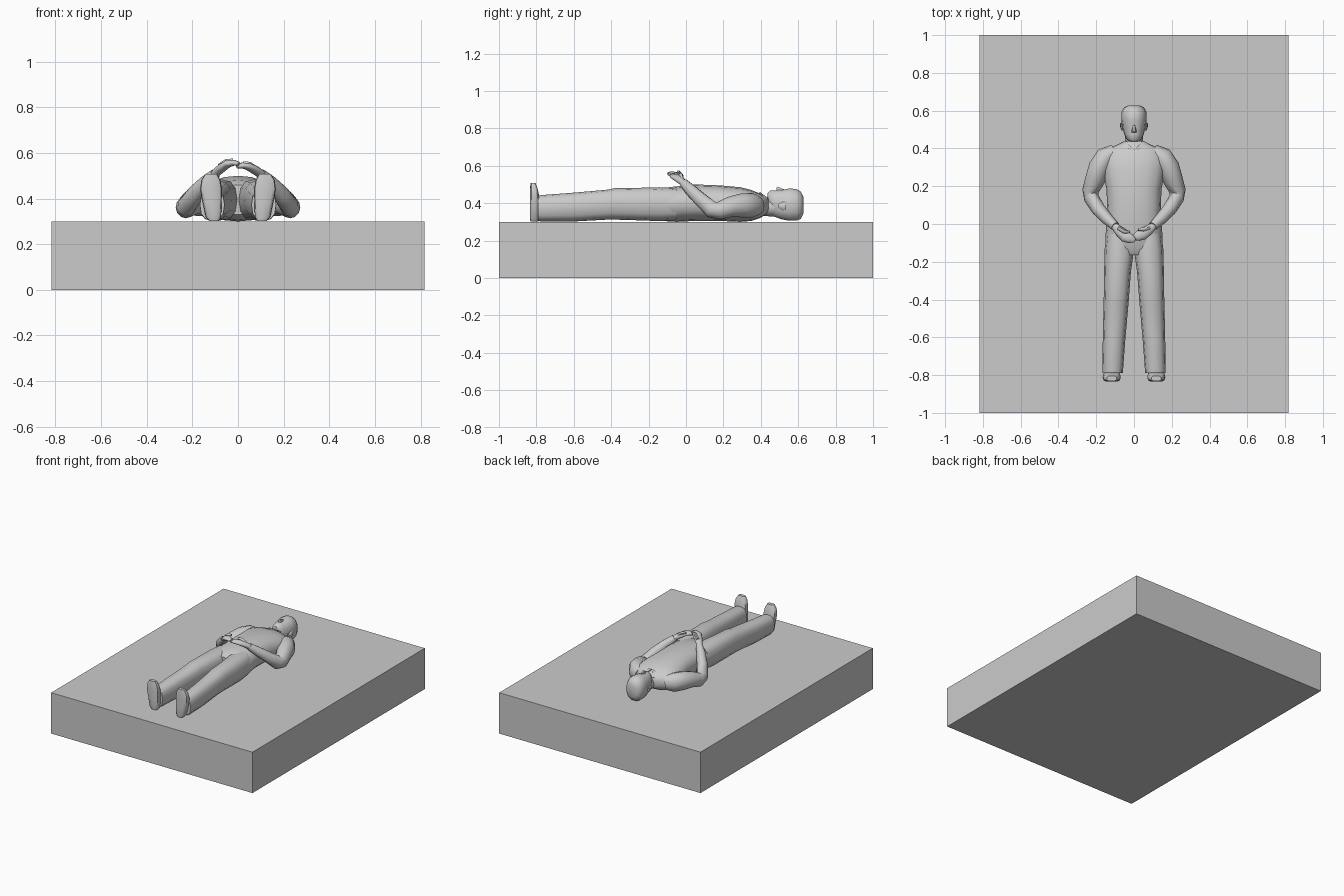
import bpy, bmesh, math
from mathutils import Vector


def finish(name, bm, mirror=False, angle=45):
    bmesh.ops.recalc_face_normals(bm, faces=bm.faces)
    me = bpy.data.meshes.new(name)
    bm.to_mesh(me)
    bm.free()
    ob = bpy.data.objects.new(name, me)
    bpy.context.collection.objects.link(ob)
    if mirror:
        ob.modifiers.new("mirror", 'MIRROR')
    bpy.ops.object.select_all(action='DESELECT')
    ob.select_set(True)
    bpy.context.view_layer.objects.active = ob
    if angle:
        bpy.ops.object.shade_smooth_by_angle(angle=math.radians(angle))
    return ob


def loft(name, stations, sides=12, power=1.0, axis=None, mirror=False, angle=45):
    """Skin rings; each station is (x, y, z, half width, half height)."""
    bm = bmesh.new()
    pts = [Vector(s[:3]) for s in stations]
    rings = []
    for i, s in enumerate(stations):
        d = Vector(axis) if axis else pts[min(i + 1, len(pts) - 1)] - pts[max(i - 1, 0)]
        d.normalize()
        ref = Vector((0, 1, 0)) if abs(d.z) > 0.95 else Vector((0, 0, 1))
        u = d.cross(ref).normalized()
        v = u.cross(d)
        ring = []
        for k in range(sides):
            a = 2 * math.pi * k / sides
            c, n = math.cos(a), math.sin(a)
            c = math.copysign(abs(c) ** power, c)
            n = math.copysign(abs(n) ** power, n)
            ring.append(bm.verts.new(pts[i] + u * c * s[3] + v * n * s[4]))
        rings.append(ring)
    for r, q in zip(rings, rings[1:]):
        for k in range(sides):
            j = (k + 1) % sides
            bm.faces.new((r[k], r[j], q[j], q[k]))
    bm.faces.new(rings[0])
    bm.faces.new(rings[-1])
    return finish(name, bm, mirror, angle)


def span(y, lo, hi, half, x=0):
    """Station across y given its lowest and highest z."""
    return (x, y, (lo + hi) / 2, half, (hi - lo) / 2)


Y, Z = (0, 1, 0), (0, 0, 1)

# Slab
bm = bmesh.new()
bmesh.ops.create_cube(bm, size=1)
for v in bm.verts:
    v.co = (v.co.x * 1.635, v.co.y * 2, 0.15 + v.co.z * 0.3)
finish("slab", bm, angle=0)

# Torso
loft("torso", [
    span(-0.165, 0.33, 0.46, 0.10), span(-0.13, 0.305, 0.48, 0.153),
    span(-0.05, 0.30, 0.49, 0.15), span(0.05, 0.305, 0.50, 0.142),
    span(0.18, 0.305, 0.495, 0.145), span(0.29, 0.30, 0.485, 0.165),
    span(0.35, 0.305, 0.47, 0.17), span(0.395, 0.32, 0.452, 0.145),
    span(0.42, 0.335, 0.435, 0.09), span(0.44, 0.345, 0.43, 0.05)],
    sides=16, power=0.85, axis=Y)

# Legs
loft("trouser_leg", [
    span(-0.79, 0.305, 0.44, 0.054, 0.113), span(-0.775, 0.302, 0.443, 0.055, 0.113),
    span(-0.60, 0.302, 0.456, 0.060, 0.105), span(-0.42, 0.312, 0.472, 0.066, 0.095),
    span(-0.38, 0.312, 0.48, 0.067, 0.093), span(-0.25, 0.308, 0.482, 0.071, 0.087),
    span(-0.14, 0.304, 0.485, 0.078, 0.078), span(-0.05, 0.31, 0.48, 0.07, 0.075)],
    power=0.8, axis=Y, mirror=True)

# Feet, toes pointing up
loft("shoe", [
    (0.105, -0.81, 0.302, 0.022, 0.022), (0.108, -0.81, 0.32, 0.034, 0.025),
    (0.113, -0.808, 0.38, 0.041, 0.027), (0.118, -0.81, 0.44, 0.048, 0.025),
    (0.119, -0.814, 0.48, 0.042, 0.020), (0.118, -0.818, 0.508, 0.026, 0.013)],
    power=0.6, axis=Z, mirror=True)

# Arms
loft("arm", [
    (0.10, 0.385, 0.385, 0.04, 0.05), (0.148, 0.355, 0.388, 0.056, 0.066),
    (0.182, 0.30, 0.388, 0.059, 0.064), (0.206, 0.235, 0.38, 0.053, 0.055),
    (0.230, 0.175, 0.36, 0.044, 0.047), (0.226, 0.138, 0.365, 0.040, 0.046),
    (0.188, 0.078, 0.42, 0.037, 0.038), (0.14, 0.025, 0.47, 0.031, 0.032),
    (0.10, -0.012, 0.507, 0.024, 0.024)],
    mirror=True, angle=60)

# Hands: palms, fingers and thumbs, one slightly over the other
for side, s, lift, dy in (("left", -1, 0.012, -0.012), ("right", 1, 0.0, 0.0)):
    loft(side + "_hand", [
        (s * 0.105, -0.01, 0.505, 0.019, 0.019),
        (s * 0.075, -0.033 + dy / 2, 0.525 + lift / 2, 0.028, 0.019),
        (s * 0.045, -0.053 + dy, 0.540 + lift, 0.032, 0.016),
        (s * 0.018, -0.066 + dy, 0.545 + lift, 0.025, 0.013),
        (s * -0.004, -0.074 + dy, 0.540 + lift, 0.012, 0.009)],
        sides=10, angle=60)
    loft(side + "_thumb", [
        (s * 0.08, -0.022, 0.530 + lift, 0.012, 0.012),
        (s * 0.05, -0.028 + dy, 0.552 + lift, 0.011, 0.011),
        (s * 0.022, -0.030 + dy, 0.558 + lift, 0.006, 0.006)],
        sides=6, angle=60)

# Neck
loft("neck", [span(0.39, 0.335, 0.42, 0.052), span(0.44, 0.33, 0.425, 0.048),
              span(0.50, 0.325, 0.43, 0.048)], axis=Y)

# Head
loft("head", [
    span(0.437, 0.40, 0.455, 0.022), span(0.45, 0.355, 0.468, 0.040),
    span(0.475, 0.325, 0.470, 0.052), span(0.51, 0.312, 0.472, 0.061),
    span(0.55, 0.304, 0.480, 0.067), span(0.59, 0.304, 0.478, 0.067),
    span(0.615, 0.315, 0.462, 0.055), span(0.628, 0.345, 0.435, 0.03)],
    sides=14, power=0.9, axis=Y)

# Nose
loft("nose", [span(0.484, 0.455, 0.484, 0.013), span(0.49, 0.455, 0.491, 0.013),
              span(0.525, 0.45, 0.475, 0.007)], sides=6, axis=Y)

# Ears
loft("ear", [span(0.495, 0.375, 0.395, 0.006, 0.061), span(0.515, 0.36, 0.405, 0.009, 0.064),
             span(0.535, 0.365, 0.405, 0.007, 0.067)], sides=8, axis=Y, mirror=True)

# Collar flaps meeting in a V
bm = bmesh.new()
flap = [(0.003, 0.392, 0.460), (0.028, 0.398, 0.459), (0.058, 0.425, 0.415), (0.040, 0.438, 0.430)]
face = bm.faces.new([bm.verts.new(p) for p in flap])
ext = bmesh.ops.extrude_face_region(bm, geom=[face])
for v in [g for g in ext["geom"] if isinstance(g, bmesh.types.BMVert)]:
    v.co.z -= 0.02
finish("collar", bm, mirror=True, angle=30)
